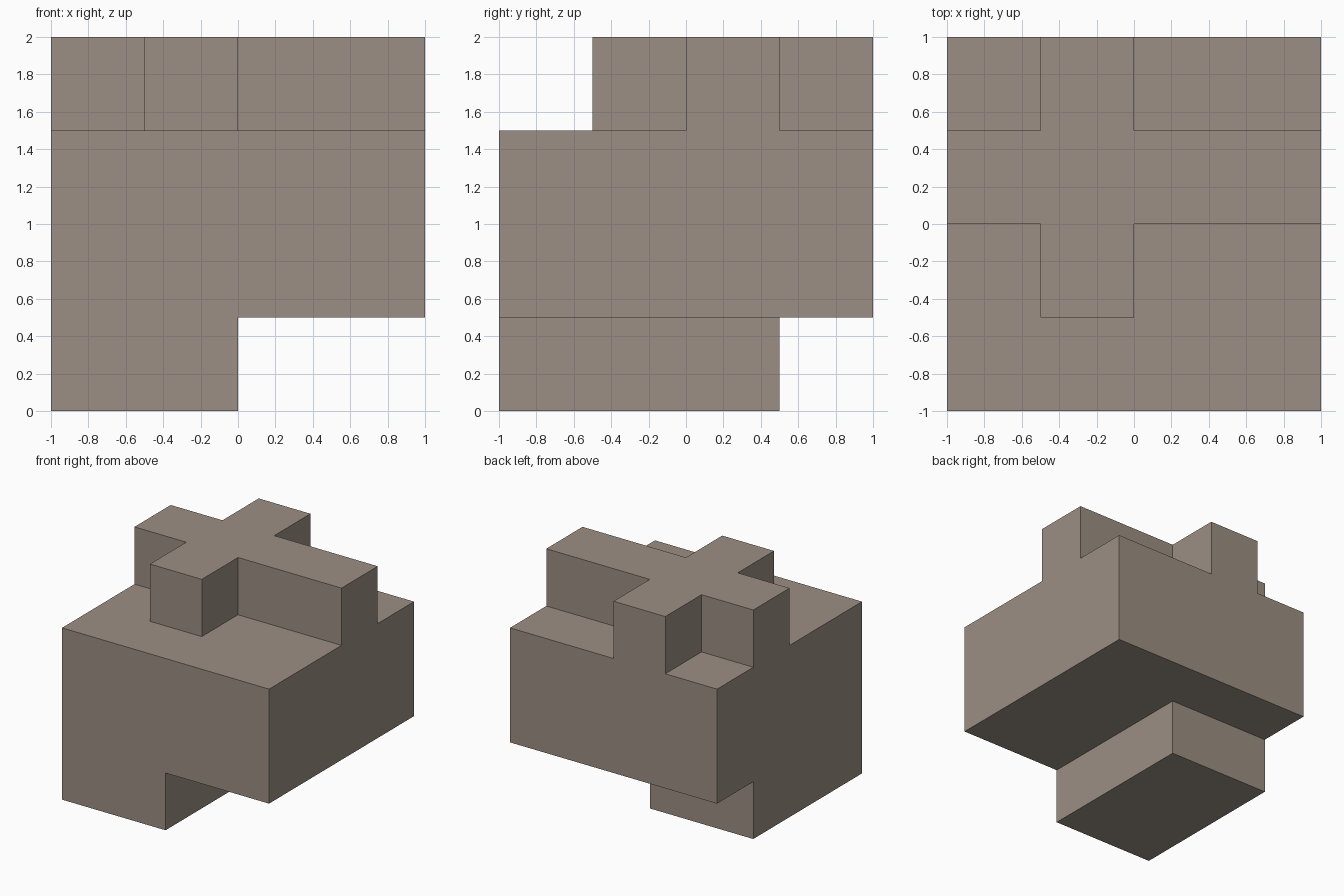
import bpy
import bmesh
from mathutils import Vector

cube = bpy.data.objects.get("Cube")
if cube:
    bpy.data.objects.remove(cube, do_unlink=True)

# Single wood colour
wood = bpy.data.materials.new("taupe wood")
wood.use_nodes = True
colour = (0.333, 0.275, 0.227, 1.0)
wood.diffuse_color = colour
wood.node_tree.nodes["Principled BSDF"].inputs["Base Color"].default_value = colour

CELL = 0.5  # the solid is cut on a half-unit grid, four cells each way


def filled(x, y, z):
    """Whether a grid cell (0 to 3 on each axis) belongs to the solid."""
    if not all(0 <= n < 4 for n in (x, y, z)):
        return False
    if z == 0:                      # foot, offset to the front right
        return x < 2 and y < 3
    if z == 3:                      # raised cross: long bar and short bar
        return y == 2 or (x == 1 and y >= 1)
    return True                     # main body


# Skin only the exposed cell sides, so the solid has no inner walls
bm = bmesh.new()
for x in range(4):
    for y in range(4):
        for z in range(4):
            if not filled(x, y, z):
                continue
            centre = Vector((x - 1.5, y - 1.5, z + 0.5)) * CELL
            for axis in range(3):
                for sign in (-1, 1):
                    n = Vector((0, 0, 0))
                    n[axis] = sign
                    if filled(x + int(n.x), y + int(n.y), z + int(n.z)):
                        continue
                    u = Vector((0, 0, 0))
                    u[(axis + 1) % 3] = 1
                    v = n.cross(u)
                    corners = (u + v, v - u, -u - v, u - v)
                    bm.faces.new([bm.verts.new(centre + (n + c) * CELL / 2)
                                  for c in corners])

# Weld the skin and merge coplanar sides into clean flat faces
bmesh.ops.remove_doubles(bm, verts=bm.verts[:], dist=0.001)
bmesh.ops.dissolve_limit(bm, angle_limit=0.01, verts=bm.verts[:], edges=bm.edges[:])
bmesh.ops.recalc_face_normals(bm, faces=bm.faces[:])

mesh = bpy.data.meshes.new("notched_block")
bm.to_mesh(mesh)
bm.free()
mesh.materials.append(wood)
block = bpy.data.objects.new("notched_block", mesh)
bpy.context.collection.objects.link(block)
